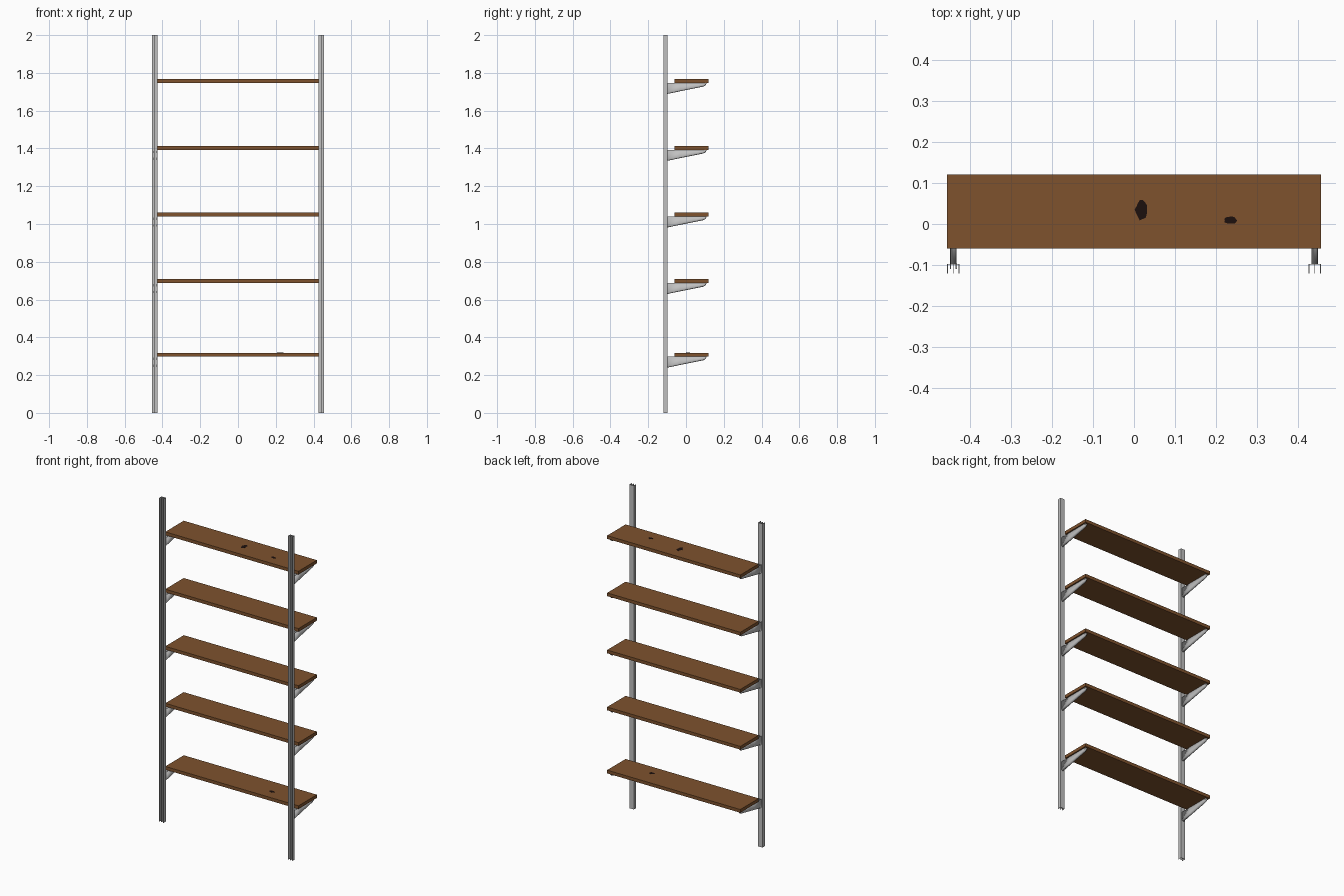
import bpy, bmesh, math, random

if "Cube" in bpy.data.objects:
    bpy.data.objects.remove(bpy.data.objects["Cube"])

random.seed(3)


def material(name, rgb):
    m = bpy.data.materials.new(name)
    m.diffuse_color = (*rgb, 1)
    m.use_nodes = True
    m.node_tree.nodes["Principled BSDF"].inputs["Base Color"].default_value = m.diffuse_color
    return m


WOOD = material("brown wood", (0.21, 0.085, 0.027))
METAL = material("light grey metal", (0.53, 0.53, 0.53))
KNOT = material("dark knot", (0.012, 0.005, 0.004))

SHELF_TOPS = [0.318, 0.708, 1.060, 1.413, 1.767]
THICK = 0.02
POST_X = 0.44


def make(name, verts, faces, mat):
    me = bpy.data.meshes.new(name)
    bm = bmesh.new()
    vs = [bm.verts.new(v) for v in verts]
    for f in faces:
        bm.faces.new([vs[i] for i in f])
    bmesh.ops.recalc_face_normals(bm, faces=bm.faces)
    bm.to_mesh(me)
    bm.free()
    ob = bpy.data.objects.new(name, me)
    me.materials.append(mat)
    bpy.context.collection.objects.link(ob)
    return ob


def prism(name, outline, z0, z1, mat):
    n = len(outline)
    verts = [(x, y, z) for z in (z0, z1) for x, y in outline]
    faces = [tuple(range(n)), tuple(range(n, 2 * n))]
    faces += [(i, (i + 1) % n, n + (i + 1) % n, n + i) for i in range(n)]
    return make(name, verts, faces, mat)


def box(name, x0, x1, y0, y1, z0, z1, mat):
    return prism(name, [(x0, y0), (x1, y0), (x1, y1), (x0, y1)], z0, z1, mat)


def upright(name, cx):
    # E-shaped channel, open towards the front
    w, t, m, y0, y1 = 0.015, 0.002, 0.001, -0.12, -0.097
    yi = y1 - t
    pts = [(-w, y0), (-w + t, y0), (-w + t, yi), (-m, yi), (-m, y0), (m, y0),
           (m, yi), (w - t, yi), (w - t, y0), (w, y0), (w, y1), (-w, y1)]
    prism(name, [(cx + x, y) for x, y in pts], 0, 2, METAL)


def bracket(name, cx, top):
    # folded tapering trough: round bottom, open top, closed tip
    r, n = 0.0075, 8
    stations = [(-0.097, 0.058), (-0.03, 0.044), (0.04, 0.030), (0.09, 0.020),
                (0.10, 0.016), (0.106, 0.009), (0.108, 0.004)]
    verts, faces = [], []
    row = n + 3
    for y, depth in stations:
        rz = min(r, depth * 0.7)
        verts.append((cx - r, y, top))
        for i in range(n + 1):
            a = math.pi * i / n
            verts.append((cx - r * math.cos(a), y,
                          top - depth + rz - rz * math.sin(a)))
        verts.append((cx + r, y, top))
    for s in range(len(stations) - 1):
        for i in range(row - 1):
            a = s * row + i
            faces.append((a, a + 1, a + row + 1, a + row))
    last = (len(stations) - 1) * row
    faces.append(tuple(range(last, last + row)))
    ob = make(name, verts, faces, METAL)
    sol = ob.modifiers.new("sheet", 'SOLIDIFY')
    sol.thickness = 0.0015
    # keep the sheet inside the outer surface, whichever way normals point
    p = ob.data.polygons[0]
    sol.offset = -1 if p.normal.x < 0 else 1
    for q in ob.data.polygons:
        q.use_smooth = len(q.vertices) == 4
    ob.data.set_sharp_from_angle(angle=math.radians(35))


def knot(name, x, y, z, rx, ry):
    # small irregular dark plate just proud of the board
    pts = []
    for i in range(14):
        a = 2 * math.pi * i / 14
        k = random.uniform(0.75, 1.0)
        pts.append((x + rx * k * math.cos(a), y + ry * k * math.sin(a)))
    prism(name, pts, z - 0.0004, z + 0.0004, KNOT)


# Uprights
for side, label in ((-1, "left"), (1, "right")):
    upright(label + "_upright", side * POST_X)

# Shelves with their brackets and hooks
for i, top in enumerate(SHELF_TOPS):
    under = top - THICK
    box(f"shelf_{i + 1}", -0.455, 0.455, -0.06, 0.12, under, top, WOOD)
    for side, label in ((-1, "left"), (1, "right")):
        bracket(f"{label}_bracket_{i + 1}", side * POST_X, under)
    if i < 4:
        for dx in (-0.007, 0.007):
            for dz in (0.012, 0.048):
                x, z = -POST_X + dx, under - dz
                box(f"hook_{i + 1}", x - 0.0015, x + 0.0015, -0.109, -0.096,
                    z - 0.006, z + 0.006, METAL)

# Knots in the wood
knot("knot_top", 0.018, 0.035, SHELF_TOPS[4], 0.017, 0.027)
knot("knot_top_small", 0.235, 0.009, SHELF_TOPS[4], 0.018, 0.010)
knot("knot_bottom", 0.225, 0.009, SHELF_TOPS[0], 0.018, 0.012)
